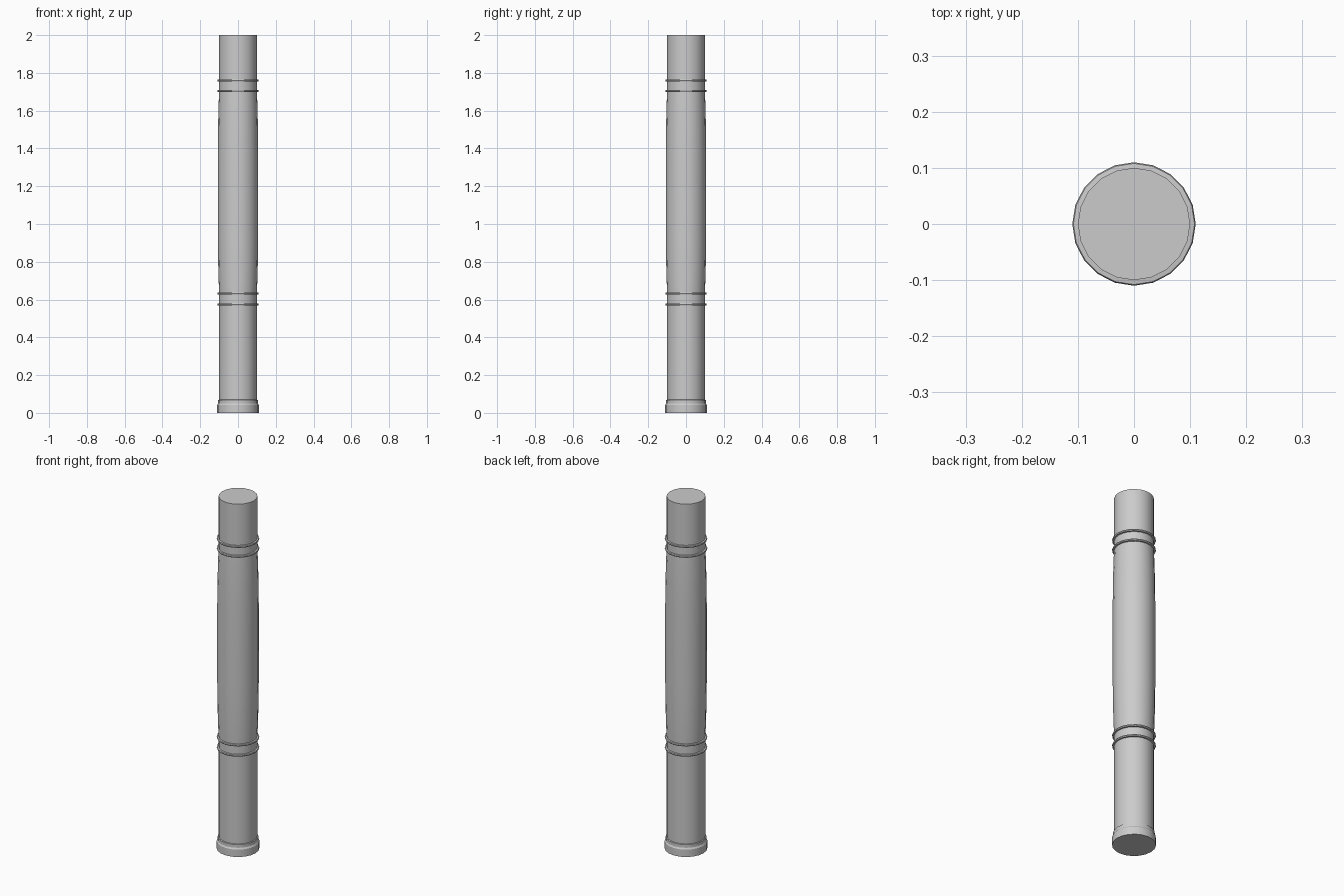
import bpy, bmesh, math

if "Cube" in bpy.data.objects:
    bpy.data.objects.remove(bpy.data.objects["Cube"])

SIDES = 20

def lathe(name, profile):
    """Revolve (radius, z) points around z and cap both ends."""
    bm = bmesh.new()
    rings = []
    for r, z in profile:
        rings.append([bm.verts.new((r * math.cos(2 * math.pi * i / SIDES),
                                    r * math.sin(2 * math.pi * i / SIDES), z))
                      for i in range(SIDES)])
    for a, b in zip(rings, rings[1:]):
        for i in range(SIDES):
            j = (i + 1) % SIDES
            bm.faces.new((a[i], a[j], b[j], b[i]))
    bm.faces.new(rings[0][::-1])
    bm.faces.new(rings[-1])
    mesh = bpy.data.meshes.new(name)
    bm.to_mesh(mesh)
    bm.free()
    obj = bpy.data.objects.new(name, mesh)
    bpy.context.collection.objects.link(obj)
    bpy.context.view_layer.objects.active = obj
    bpy.ops.object.select_all(action='DESELECT')
    obj.select_set(True)
    bpy.ops.object.shade_smooth_by_angle(angle=math.radians(30))
    return obj

def bead(z):
    """Thin raised moulding around the shaft."""
    return [(0.1, z - 0.006), (0.108, z - 0.005), (0.11, z),
            (0.108, z + 0.005), (0.1, z + 0.006)]

# Flared foot and straight lower shaft
profile = [(0.11, 0), (0.11, 0.042), (0.105, 0.05), (0.105, 0.068), (0.1, 0.07)]
# Lower pair of beads
profile += bead(0.574) + bead(0.632)
# Gently swelling middle
profile += [(0.103, 0.71), (0.1055, 0.82), (0.107, 0.95),
            (0.107, 1.38), (0.1055, 1.51), (0.103, 1.63)]
# Upper pair of beads and straight top
profile += bead(1.704) + bead(1.76) + [(0.1, 2.0)]

lathe("column", profile)
